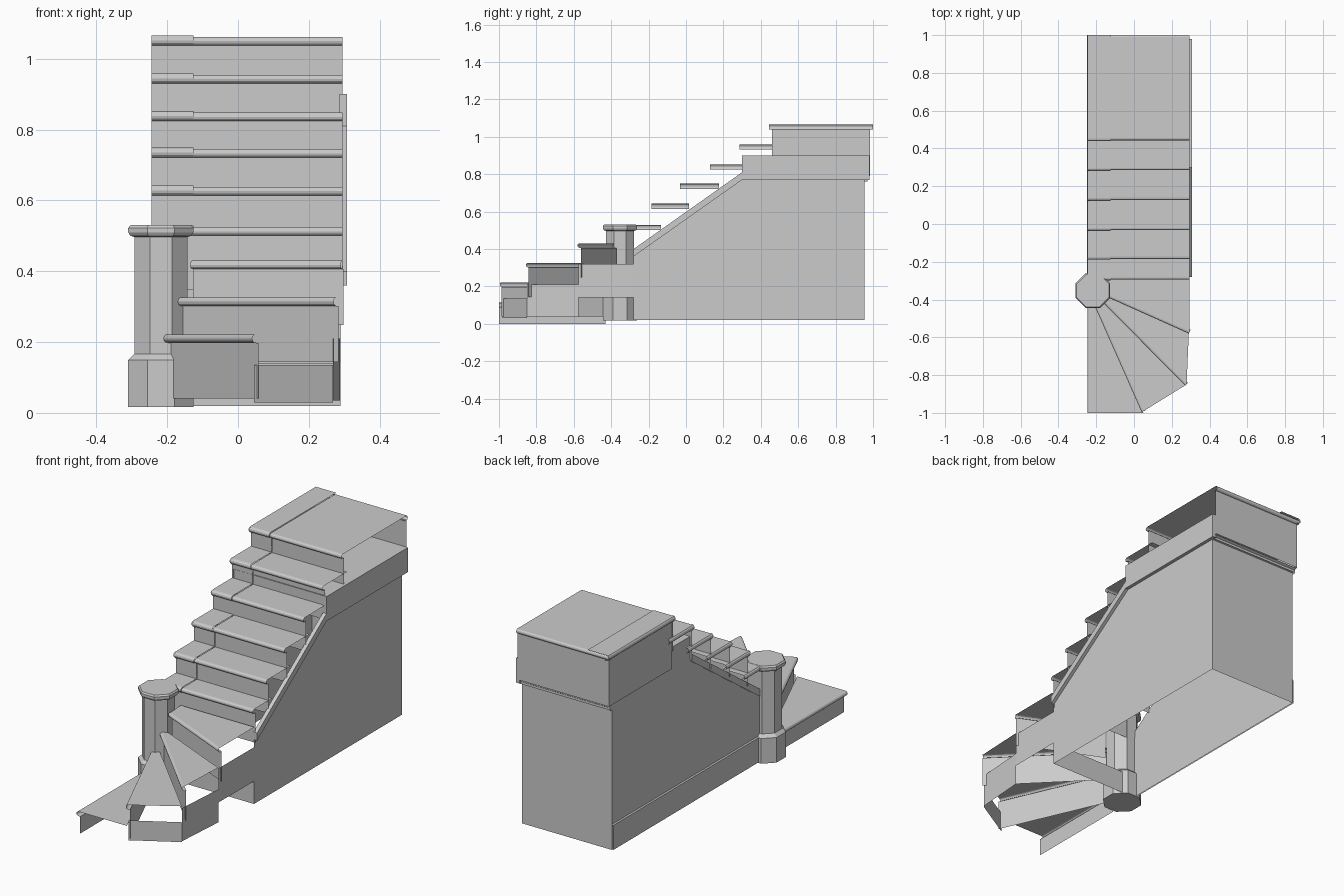
import bpy, math
from mathutils import Vector

if "Cube" in bpy.data.objects:
    bpy.data.objects.remove(bpy.data.objects["Cube"])


def sheet(name, polys):
    """Open surface made of separate flat polygons."""
    verts, faces = [], []
    for p in polys:
        faces.append(range(len(verts), len(verts) + len(p)))
        verts += [tuple(v) for v in p]
    me = bpy.data.meshes.new(name)
    me.from_pydata(verts, [], [list(f) for f in faces])
    me.update()
    ob = bpy.data.objects.new(name, me)
    bpy.context.collection.objects.link(ob)
    return ob


def wall(a, b, z0, z1):
    return [(*a, z0), (*b, z0), (*b, z1), (*a, z1)]


def nosing(a, b, inward, z, r):
    """Half-round edge between plan points a and b, top at z."""
    prof = [(r - r * math.sin(t), z - r + r * math.cos(t))
            for t in [math.pi * i / 6 for i in range(7)]]
    prof.append((0.022, z - 2 * r))
    quads = []
    for (d0, h0), (d1, h1) in zip(prof, prof[1:]):
        quads.append([(*(a + inward * d0), h0), (*(b + inward * d0), h0),
                      (*(b + inward * d1), h1), (*(a + inward * d1), h1)])
    return quads


def tread(name, a, b, back, z, drop=0.17, r=0.012):
    """Tread with nosing on its front edge a-b and a riser below it."""
    a, b = Vector(a), Vector(b)
    d = (b - a).normalized()
    inward = Vector((-d.y, d.x))
    mid = sum((Vector(p) for p in back), Vector((0, 0))) / len(back)
    if inward.dot(mid - (a + b) / 2) < 0:
        inward = -inward
    polys = nosing(a, b, inward, z, r)
    polys.append([(*(a + inward * r), z), (*(b + inward * r), z)] + [(*p, z) for p in back])
    o = inward * 0.02
    polys.append(wall(a + o, b + o, max(z - drop - 0.012, 0), z - 2 * r))
    return sheet(name, polys)


L, R, MID = -0.235, 0.295, -0.125

# Winder steps fanning around the newel
tread("winder_1", (-0.245, -0.43), (-0.245, -1.0), [(0.05, -1.0), (-0.2, -0.43)], 0.115)
fan = [((-0.21, -0.43), (0.04, -0.995)), ((-0.17, -0.41), (0.27, -0.855)),
       ((-0.135, -0.39), (0.29, -0.58)), ((-0.135, -0.285), (R, -0.285))]
for i in range(3):
    (a, b), (c, d) = fan[i], fan[i + 1]
    tread(f"winder_{i + 2}", a, b, [d, c], 0.222 + 0.104 * i)

# Outer aprons beneath the winders
sheet("winder_aprons", [
    wall((0.045, -0.98), (0.268, -0.85), 0.03, 0.135),
    wall((0.268, -0.85), (0.288, -0.575), 0.035, 0.21),
    wall((0.288, -0.575), (0.29, -0.28), 0.14, 0.32)])

# Straight flight and landing, with a slightly raised left end on each tread
fronts = [-0.295, -0.185, -0.033, 0.127, 0.285, 0.443]
tops = [0.525, 0.638, 0.745, 0.848, 0.955, 1.062]
for i, (y, z) in enumerate(zip(fronts, tops)):
    last = i == len(fronts) - 1
    end = 0.99 if last else fronts[i + 1] + 0.05
    tread(f"tread_{i + 1}", (MID, y), (R, y), [(R, end), (MID, end)], z)
    ye = end + 0.01 if last else end
    tread(f"tread_end_{i + 1}", (-0.245, y - 0.004), (MID, y - 0.004),
          [(MID, ye), (-0.245, ye)], z + 0.004, r=0.014)
    sheet(f"side_nosing_{i + 1}", nosing(Vector((-0.249, y)), Vector((-0.249, ye)),
                                         Vector((1, 0)), z + 0.004, 0.014))
sheet("landing_back_nosing", nosing(Vector((-0.245, 0.998)), Vector((R, 0.998)),
                                    Vector((0, -1)), 1.062, 0.012))

# Enclosing walls below the flight, open underneath
side = [(-0.28, 0.02), (0.955, 0.02), (0.955, 0.77), (0.3, 0.77), (-0.28, 0.36)]
sheet("under_stair_walls", [[(x, y, z) for y, z in side] for x in (L, R - 0.005)]
      + [wall((L, 0.955), (R - 0.005, 0.955), 0.02, 0.77)])
sheet("skirting", [
    wall((L, -0.28), (R - 0.005, -0.28), 0.02, 0.14),
    wall((L - 0.006, -0.28), (L - 0.006, 0.955), 0.02, 0.15),
    [(L - 0.006, -0.28, 0.15), (L - 0.006, 0.955, 0.15), (L, 0.955, 0.155), (L, -0.28, 0.155)]])

# Right stringer: sloped strip that becomes a deep band at the landing
band = [(-0.28, 0.36), (0.3, 0.77), (0.98, 0.77), (0.98, 0.9), (0.3, 0.9), (0.3, 0.81), (-0.28, 0.40)]
x0, x1 = R - 0.008, 0.308
n = len(band)
sheet("right_stringer", [[(x1, y, z) for y, z in band], [(x0, y, z) for y, z in band]]
      + [[(x0, *band[i]), (x1, *band[i]), (x1, *band[(i + 1) % n]), (x0, *band[(i + 1) % n])]
         for i in range(n)])
slope = [(-0.28, 0.36), (0.3, 0.77), (0.3, 0.81), (-0.28, 0.40)]
sheet("left_stringer", [[(L - 0.004, y, z) for y, z in slope]])

# Landing fascia on the left and back, and the shelf beneath the landing
sheet("landing_fascia", [
    wall((L - 0.004, 0.46), (L - 0.004, 0.985), 0.79, 1.04),
    wall((L - 0.004, 0.985), (R, 0.985), 0.79, 1.04),
    wall((L, 0.3), (L, 0.97), 0.76, 0.9),
    wall((L - 0.002, 0.972), (R, 0.972), 0.765, 0.79),
    [(L, 0.955, 0.77), (R, 0.955, 0.77), (R, 0.985, 0.785), (L, 0.985, 0.785)]])
sheet("landing_shelf", [[(L, 0.3, 0.9), (R, 0.3, 0.9), (R, 0.98, 0.9), (L, 0.98, 0.9)]])

# Octagonal newel post: plinth, shaft and cap
prof = [(0.092, 0.017), (0.092, 0.150), (0.075, 0.166), (0.075, 0.497),
        (0.086, 0.500), (0.092, 0.510), (0.092, 0.522), (0.086, 0.530)]
rings = []
for ap, z in prof:
    rad = ap / math.cos(math.pi / 8)
    rings.append([(-0.218 + rad * math.cos(math.pi / 8 + k * math.pi / 4),
                   -0.353 + rad * math.sin(math.pi / 8 + k * math.pi / 4), z) for k in range(8)])
polys = [rings[0][::-1], rings[-1]]
for lo, hi in zip(rings, rings[1:]):
    polys += [[lo[k], lo[(k + 1) % 8], hi[(k + 1) % 8], hi[k]] for k in range(8)]
sheet("newel_post", polys)
